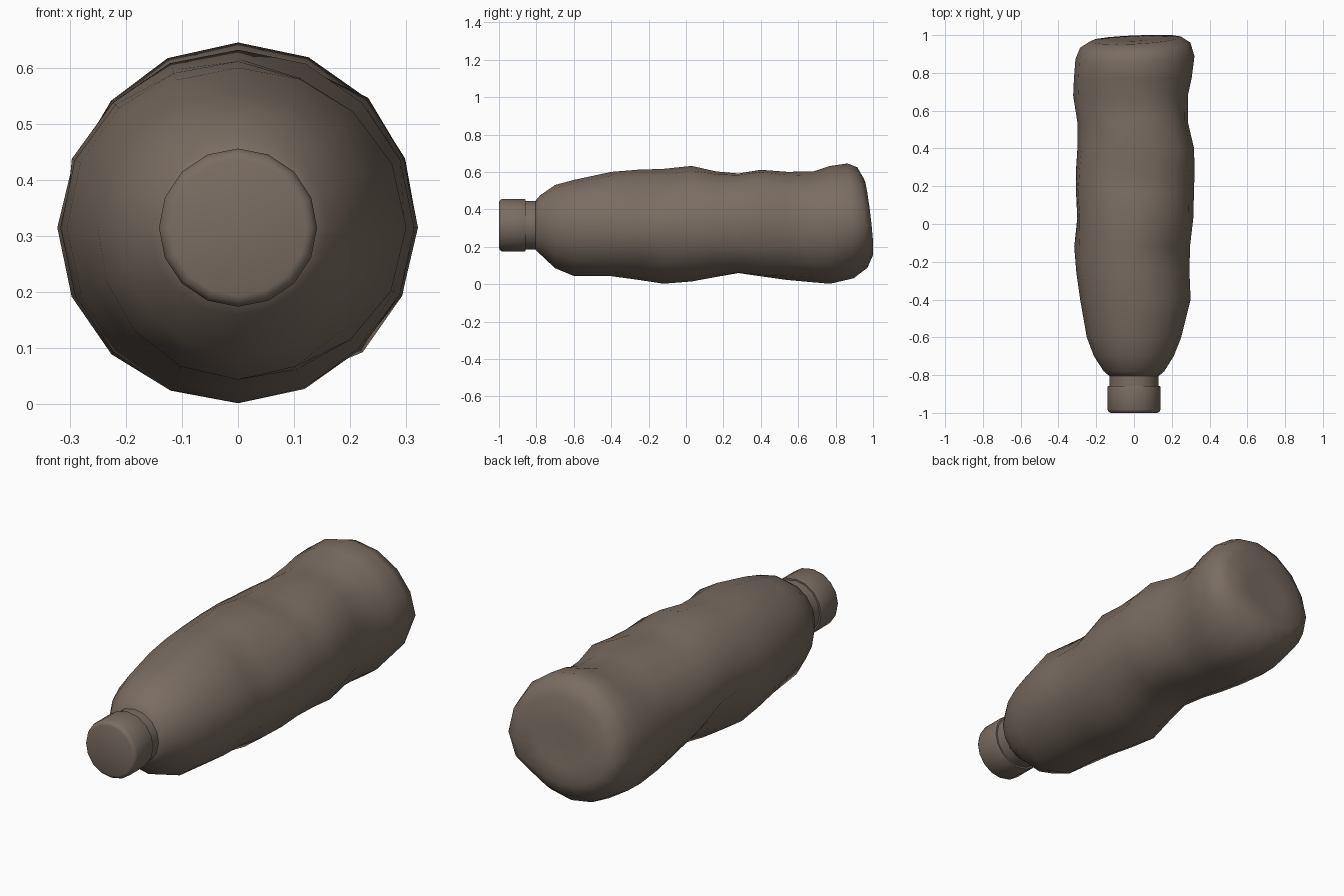
import bpy, bmesh, math

if "Cube" in bpy.data.objects:
    bpy.data.objects.remove(bpy.data.objects["Cube"])

N = 16
CZ = 0.315
mat = bpy.data.materials.new("dull brown")
mat.diffuse_color = (0.195, 0.152, 0.122, 1)
mat.use_nodes = True
mat.node_tree.nodes["Principled BSDF"].inputs["Base Color"].default_value = mat.diffuse_color


def loft(name, rings):
    """Skin a list of point rings, closing both ends."""
    bm = bmesh.new()
    vs = [[bm.verts.new(p) for p in r] for r in rings]
    for a, b in zip(vs, vs[1:]):
        for i in range(N):
            j = (i + 1) % N
            bm.faces.new((a[i], a[j], b[j], b[i]))
    bm.faces.new(vs[0])
    bm.faces.new(vs[-1])
    bmesh.ops.recalc_face_normals(bm, faces=bm.faces)
    me = bpy.data.meshes.new(name)
    bm.to_mesh(me)
    bm.free()
    ob = bpy.data.objects.new(name, me)
    bpy.context.collection.objects.link(ob)
    me.materials.append(mat)
    bpy.ops.object.select_all(action='DESELECT')
    ob.select_set(True)
    bpy.context.view_layer.objects.active = ob
    bpy.ops.object.shade_smooth_by_angle(angle=math.radians(50))
    return ob


def round_ring(y, r):
    return [(r * math.cos(t), y, CZ + r * math.sin(t))
            for t in (2 * math.pi * i / N for i in range(N))]


# Cap and neck
loft("cap", [round_ring(*p) for p in
             [(-1.0, .122), (-.995, .134), (-.982, .141), (-.868, .141), (-.858, .138)]])
loft("neck", [round_ring(*p) for p in [(-.87, .13), (-.78, .13)]])

# Crumpled body: y, left, right, bottom, top extents
sections = [
    (-.81, .125, .125, .19, .44),
    (-.78, .16, .16, .16, .475),
    (-.70, .212, .21, .085, .53),
    (-.60, .25, .25, .044, .557),
    (-.40, .285, .30, .042, .60),
    (-.26, .305, .295, .022, .612),
    (-.12, .317, .298, .002, .617),
    (.03, .310, .314, .014, .632),
    (.16, .324, .317, .038, .602),
    (.28, .314, .32, .060, .59),
    (.40, .300, .317, .043, .61),
    (.54, .300, .285, .023, .60),
    (.68, .322, .285, .010, .602),
    (.77, .318, .305, .002, .632),
    (.87, .31, .321, .030, .645),
    (.935, .285, .30, .085, .625),
    (.968, .23, .25, .15, .56),
    (.968, .12, .13, .23, .42),
    (.965, .03, .03, .285, .345),
]
# Dents (negative depth = bulge):
# y, angle in degrees (0 = right, 90 = top), depth, y width, angle width
dents = [(-.17, 42, .045, .12, 24), (.14, 210, .062, .14, 27),
         (.38, 47, -.022, .2, 24), (.35, -48, -.022, .16, 24),
         (.25, 132, -.015, .15, 24), (.55, 228, -.012, .15, 22),
         (-.28, -55, .012, .12, 25), (.97, -46, .04, .11, 26)]

rings = []
for y, l, r, b, t in sections:
    ring = []
    for i in range(N):
        a = 2 * math.pi * i / N
        c, s = math.cos(a), math.sin(a)
        rad = (r if c > 0 else l) * c * c + (t - CZ if s > 0 else CZ - b) * s * s
        size = min(1, rad / .25)
        for dy, da, depth, wy, wa in dents:
            d = (math.degrees(a) - da + 180) % 360 - 180
            rad -= size * depth * math.exp(-((y - dy) / wy) ** 2 - (d / wa) ** 2)
        x, z = rad * c, CZ + rad * s
        # slanted base
        k = max(0, min(1, (y - .80) / .15))
        ring.append((x, y + k * (.11 * (CZ - z) + .05 * x), z))
    rings.append(ring)
k = 1.0 / max(p[1] for q in rings for p in q)
rings = [[(x, y * k if y > .8 else y, z) for x, y, z in q] for q in rings]
loft("bottle_body", rings)
